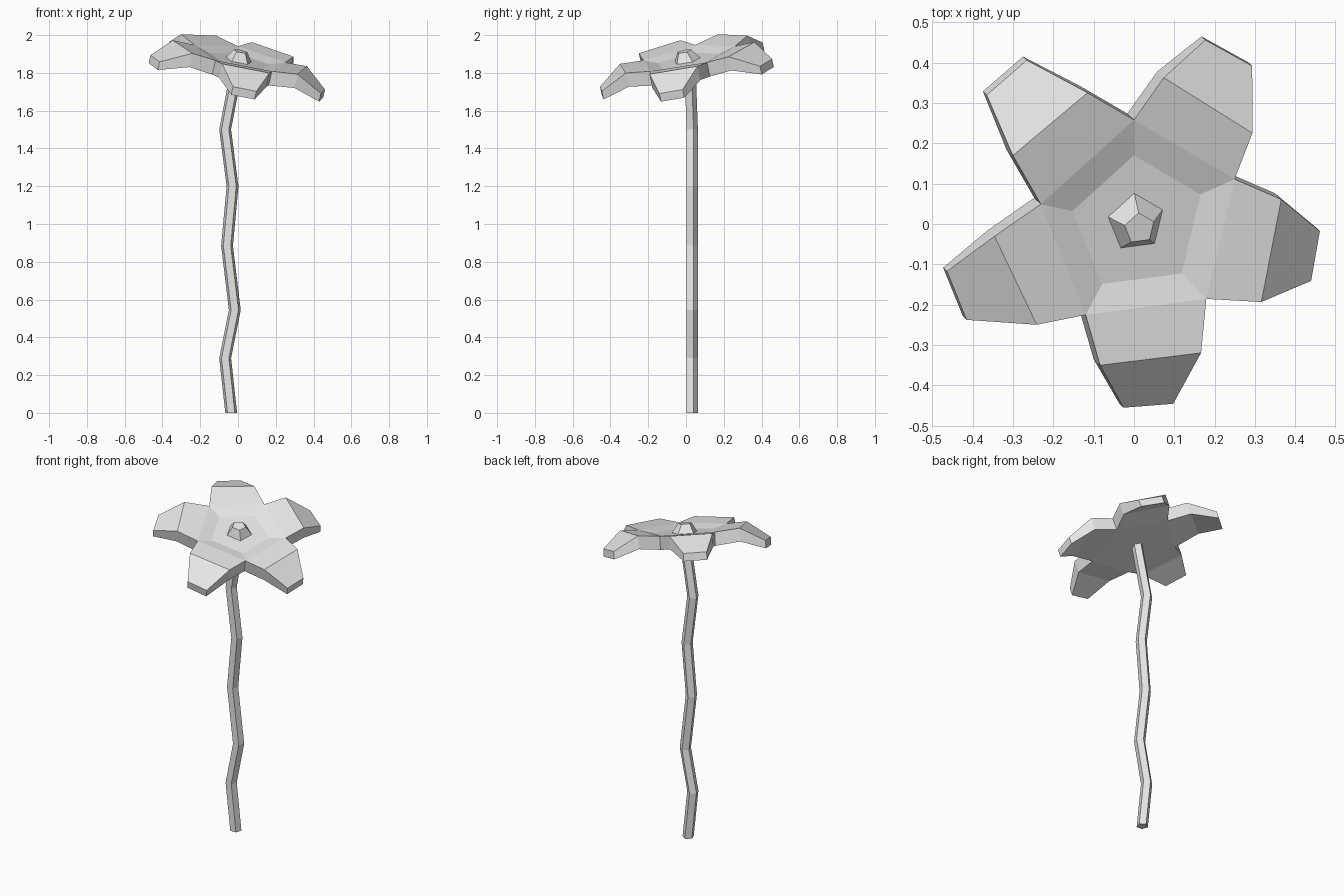
import bpy, bmesh
from math import radians, cos, sin
from mathutils import Vector

if "Cube" in bpy.data.objects:
    bpy.data.objects.remove(bpy.data.objects["Cube"])

grey = bpy.data.materials.new("plain_grey")
grey.use_nodes = True
grey.diffuse_color = (0.8, 0.8, 0.8, 1)
grey.node_tree.nodes["Principled BSDF"].inputs["Base Color"].default_value = grey.diffuse_color

SLOPE = Vector((-0.22, 0.21))                 # tilt of the flower head
AXIS = Vector((-SLOPE.x, -SLOPE.y, 1))        # direction the flower faces


def head_point(radius, angle, height):
    """Point on the tilted head from a polar position and a height above its plane."""
    x, y = radius * cos(radians(angle)), radius * sin(radians(angle))
    return Vector((x, y, height + SLOPE.x * x + SLOPE.y * y))


def finish(name, bm):
    bmesh.ops.recalc_face_normals(bm, faces=bm.faces)
    mesh = bpy.data.meshes.new(name)
    bm.to_mesh(mesh)
    bm.free()
    mesh.materials.append(grey)
    obj = bpy.data.objects.new(name, mesh)
    bpy.context.collection.objects.link(obj)


def bridge(bm, low, high):
    n = len(low)
    for i in range(n):
        j = (i + 1) % n
        bm.faces.new((low[i], low[j], high[j], high[i]))


# Five valleys between the petals: radius, angle
valleys = [(0.273, 24), (0.258, 90), (0.236, 168), (0.255, 242), (0.258, 314)]
# Petals: fold radius, fold angle, tip radius, tip angle
petals = [(0.37, 58, 0.489, 61), (0.345, 130, 0.485, 131), (0.347, 205.5, 0.478, 202),
          (0.36, 277, 0.456, 274.5), (0.37, 349, 0.461, 350)]

# Petals and dished centre
bm = bmesh.new()


def layered(radius, angle, height, thickness):
    top = head_point(radius, angle, height)
    return bm.verts.new(top), bm.verts.new(top - AXIS * thickness)


rim = [layered(r, a, 1.887, 0.075) for r, a in valleys]
dish = [bm.verts.new(head_point(r * 0.66, a, 1.866)) for r, a in valleys]
bridge(bm, dish, [v[0] for v in rim])
bm.faces.new(dish)
bm.faces.new([v[1] for v in rim])
for i, (fold_r, fold_a, tip_r, tip_a) in enumerate(petals):
    rows = [(rim[i], rim[(i + 1) % 5]),
            [layered(fold_r, fold_a + s * 20.5, 1.903, 0.073) for s in (-1, 1)],
            [layered(tip_r, tip_a + s * 7.8, 1.817, 0.043) for s in (-1, 1)]]
    for (a, b), (c, d) in zip(rows, rows[1:]):
        for layer in (0, 1):
            bm.faces.new((a[layer], b[layer], d[layer], c[layer]))
        for p, q in ((a, c), (b, d)):
            bm.faces.new((p[0], q[0], q[1], p[1]))
    left, right = rows[-1]
    bm.faces.new((left[0], right[0], right[1], left[1]))
finish("petals", bm)

# Tapered bud in the middle
bm = bmesh.new()
base = [bm.verts.new(head_point(r * 0.29, a, 1.863) + Vector((0, 0.005, 0))) for r, a in valleys]
top = [bm.verts.new(head_point(r * 0.15, a, 1.863) + AXIS * 0.052) for r, a in valleys]
bridge(bm, base, top)
bm.faces.new(top)
bm.faces.new(base)
finish("bud", bm)

# Crooked five-sided stem
path = [(-0.036, 0.03, 0), (-0.068, 0.03, 0.29), (-0.017, 0.03, 0.545), (-0.058, 0.03, 0.885),
        (-0.029, 0.03, 1.2), (-0.068, 0.03, 1.5), (-0.005, 0.018, 1.83)]
bm = bmesh.new()
rings = [[bm.verts.new((x + 0.033 * cos(radians(18 + 72 * k)),
                        y + 0.033 * sin(radians(18 + 72 * k)), z)) for k in range(5)]
         for x, y, z in path]
for low, high in zip(rings, rings[1:]):
    bridge(bm, low, high)
bm.faces.new(rings[0])
bm.faces.new(rings[-1])
finish("stem", bm)
